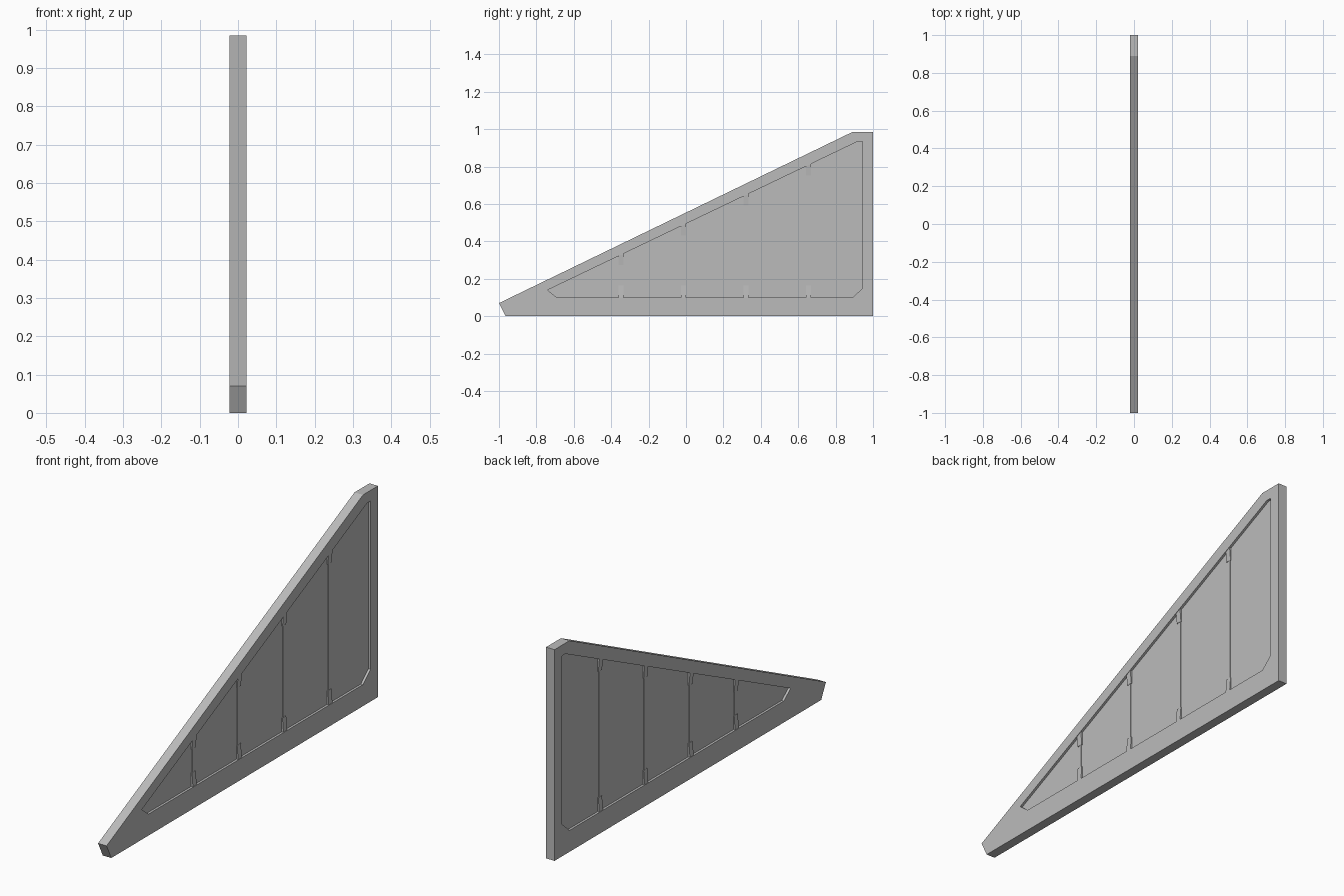
import bpy
import bmesh

cube = bpy.data.objects.get("Cube")
if cube:
    bpy.data.objects.remove(cube)

grey = bpy.data.materials.new("plain grey")
grey.use_nodes = True
colour = (0.5, 0.5, 0.5, 1)
grey.diffuse_color = colour
grey.node_tree.nodes["Principled BSDF"].inputs["Base Color"].default_value = colour

HALF = 0.022      # half thickness of the frame
PANEL = 0.011     # half thickness of the recessed panel
OUTER = [(-1, 0.07), (-0.965, 0), (1, 0), (1, 0.985), (0.89, 0.985)]
INNER = [(-0.74, 0.14), (-0.69, 0.1), (0.89, 0.1), (0.945, 0.15),
         (0.945, 0.935), (0.92, 0.935)]


def finish(name, bm):
    bmesh.ops.recalc_face_normals(bm, faces=bm.faces)
    mesh = bpy.data.meshes.new(name)
    bm.to_mesh(mesh)
    bm.free()
    mesh.materials.append(grey)
    obj = bpy.data.objects.new(name, mesh)
    bpy.context.collection.objects.link(obj)
    return obj


def slab(name, loops, half):
    """Side outline, with optional holes, extruded across the thickness."""
    bm = bmesh.new()
    edges = []
    for loop in loops:
        verts = [bm.verts.new((-half, y, z)) for y, z in loop]
        edges += [bm.edges.new((v, verts[i - 1])) for i, v in enumerate(verts)]
    bmesh.ops.triangle_fill(bm, edges=edges, use_beauty=True)
    new = bmesh.ops.extrude_face_region(bm, geom=bm.faces[:])["geom"]
    moved = [v for v in new if isinstance(v, bmesh.types.BMVert)]
    bmesh.ops.translate(bm, verts=moved, vec=(2 * half, 0, 0))
    bmesh.ops.dissolve_limit(bm, angle_limit=0.01, verts=bm.verts, edges=bm.edges)
    return finish(name, bm)


def strut(name, y, width, sections):
    """Upright bar lofted through (height, half thickness) sections."""
    bm = bmesh.new()
    rings = []
    for z, half in sections:
        corners = [(-1, -1), (1, -1), (1, 1), (-1, 1)]
        rings.append([bm.verts.new((sx * half, y + sy * width / 2, z))
                      for sx, sy in corners])
    for low, high in zip(rings, rings[1:]):
        for i in range(4):
            bm.faces.new((low[i - 1], low[i], high[i], high[i - 1]))
    bm.faces.new(rings[0])
    bm.faces.new(rings[-1])
    return finish(name, bm)


# Border frame and thinner infill panel
slab("frame", [OUTER, INNER], HALF)
slab("panel", [INNER], PANEL)

# Ribs with tapered brackets at both ends
for n, y in enumerate((-0.347, -0.014, 0.32, 0.654), 1):
    top = 0.14 + (y + 0.74) * 0.479
    strut(f"rib_{n}", y, 0.016, [(0.09, 0.014), (top + 0.01, 0.014)])
    strut(f"lower_bracket_{n}", y, 0.027,
          [(0.09, 0.02), (0.1, 0.02), (0.165, 0.015)])
    strut(f"upper_bracket_{n}", y, 0.027,
          [(top - 0.055, 0.015), (top, 0.02), (top + 0.01, 0.02)])
